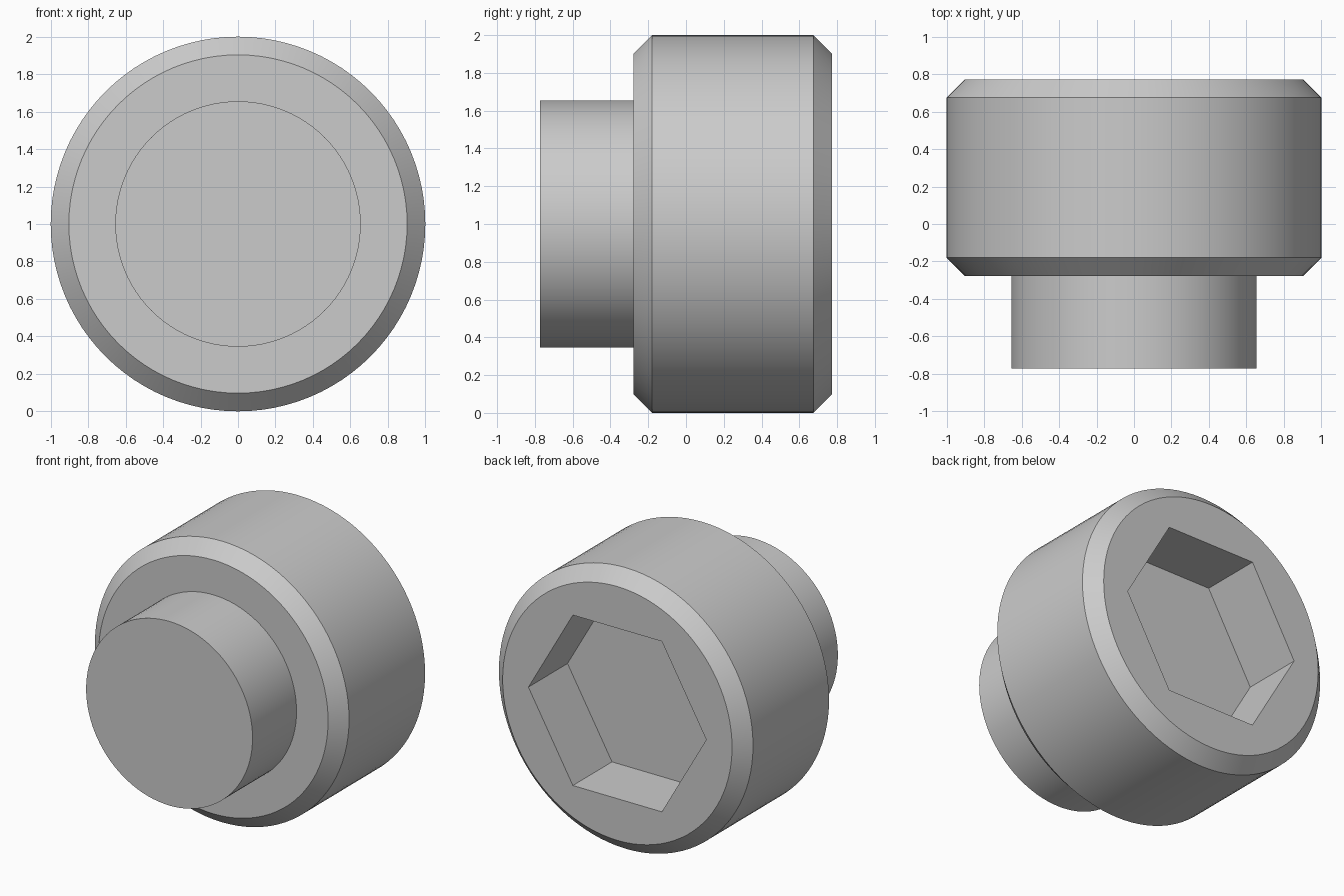
import bpy, bmesh, math
from mathutils import Matrix

if "Cube" in bpy.data.objects:
    bpy.data.objects.remove(bpy.data.objects["Cube"])

SEGMENTS = 96
# Half profile of the cap: (radius, y) from the front stub to the back face
PROFILE = [(0, -0.772), (0.655, -0.772), (0.655, -0.277), (0.903, -0.277),
           (1.0, -0.18), (1.0, 0.675), (0.903, 0.772), (0, 0.772)]
SOCKET_RADIUS, SOCKET_DEPTH = 0.70, 0.44


def make_object(name, bm):
    bmesh.ops.recalc_face_normals(bm, faces=bm.faces)
    mesh = bpy.data.meshes.new(name)
    bm.to_mesh(mesh)
    bm.free()
    obj = bpy.data.objects.new(name, mesh)
    bpy.context.collection.objects.link(obj)
    return obj


# Turned body: stub and chamfered head, with flat n-gon ends
bm = bmesh.new()
rings = []
for radius, y in PROFILE[1:-1]:
    rings.append([bm.verts.new((radius * math.cos(2 * math.pi * i / SEGMENTS), y,
                                1 + radius * math.sin(2 * math.pi * i / SEGMENTS)))
                  for i in range(SEGMENTS)])
for a, b in zip(rings, rings[1:]):
    for i in range(SEGMENTS):
        j = (i + 1) % SEGMENTS
        bm.faces.new((a[i], a[j], b[j], b[i]))
bm.faces.new(rings[0])
bm.faces.new(rings[-1])
body = make_object("plug_body", bm)

grey = bpy.data.materials.new("light grey")
grey.diffuse_color = (0.6, 0.6, 0.6, 1)
grey.use_nodes = True
grey.node_tree.nodes["Principled BSDF"].inputs["Base Color"].default_value = grey.diffuse_color
body.data.materials.append(grey)

# Hexagonal socket cutter, corners pointing left and right
bm = bmesh.new()
back = PROFILE[-1][1]
hexes = []
for y in (back - SOCKET_DEPTH, back + 0.2):
    hexes.append([bm.verts.new((SOCKET_RADIUS * math.cos(math.pi * i / 3), y,
                                1 + SOCKET_RADIUS * math.sin(math.pi * i / 3)))
                  for i in range(6)])
for i in range(6):
    j = (i + 1) % 6
    bm.faces.new((hexes[0][i], hexes[0][j], hexes[1][j], hexes[1][i]))
bm.faces.new(hexes[0])
bm.faces.new(hexes[1])
cutter = make_object("socket_cutter", bm)
cutter.data.materials.append(grey)

# Cut the socket, then remove the cutter
cut = body.modifiers.new("socket", 'BOOLEAN')
cut.operation = 'DIFFERENCE'
cut.solver = 'EXACT'
cut.object = cutter
bpy.context.view_layer.objects.active = body
body.select_set(True)
cutter.select_set(False)
bpy.ops.object.modifier_apply(modifier=cut.name)
bpy.data.objects.remove(cutter, do_unlink=True)

# Smooth round walls, sharp rims
bpy.ops.object.shade_smooth_by_angle(angle=math.radians(30))
